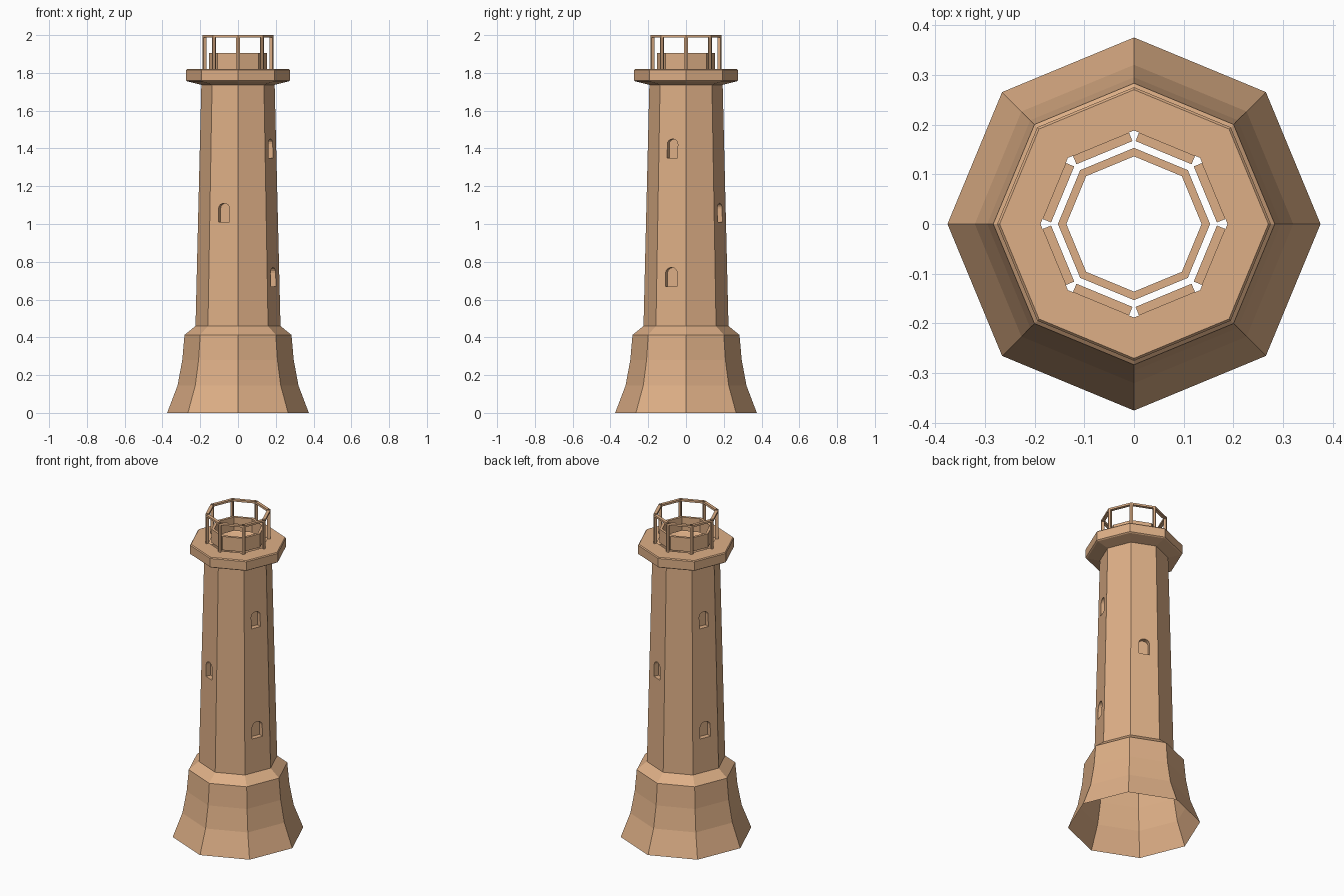
import bpy, bmesh, math
from mathutils import Vector

if "Cube" in bpy.data.objects:
    bpy.data.objects.remove(bpy.data.objects["Cube"])

N = 8
STEP = 2 * math.pi / N
C, S = math.cos(STEP / 2), math.sin(STEP / 2)

mat = bpy.data.materials.new("sandstone")
mat.diffuse_color = (0.73, 0.43, 0.24, 1)
mat.use_nodes = True
mat.node_tree.nodes["Principled BSDF"].inputs["Base Color"].default_value = mat.diffuse_color


def finish(bm, name):
    bmesh.ops.remove_doubles(bm, verts=bm.verts, dist=1e-5)
    bmesh.ops.recalc_face_normals(bm, faces=bm.faces)
    me = bpy.data.meshes.new(name)
    bm.to_mesh(me)
    bm.free()
    me.materials.append(mat)
    ob = bpy.data.objects.new(name, me)
    bpy.context.collection.objects.link(ob)
    return ob


def face(bm, pts):
    return bm.faces.new([bm.verts.new(p) for p in pts])


def lathe(name, profile, closed=False):
    """Eight-sided shell from (radius, z) points, corners on the axes."""
    bm = bmesh.new()
    rings = [[bm.verts.new((r * math.cos(i * STEP), r * math.sin(i * STEP), z))
              for i in range(N)] for r, z in profile]
    pairs = list(zip(rings, rings[1:])) + ([(rings[-1], rings[0])] if closed else [])
    for a, b in pairs:
        for i in range(N):
            j = (i + 1) % N
            bm.faces.new((a[i], a[j], b[j], b[i]))
    return finish(bm, name)


def side_point(k, d, u, z):
    """Point on side k: distance d from the axis, u along the side."""
    m = (k + 0.5) * STEP
    return Vector((d * math.cos(m) - u * math.sin(m), d * math.sin(m) + u * math.cos(m), z))


# Flared base and gallery deck
lathe("flared_base", [(0.375, 0), (0.32, 0.145), (0.295, 0.28), (0.283, 0.413), (0.225, 0.46)])
lathe("gallery_deck", [(0.194, 1.737), (0.268, 1.755), (0.275, 1.76), (0.275, 1.814),
                       (0.27, 1.82), (0.188, 1.82)])

# Tapered shaft with arched window recesses
Z0, Z1, R0, R1, DEPTH = 0.46, 1.74, 0.225, 0.194, 0.03


def radius(z):
    return R0 + (R1 - R0) * (z - Z0) / (Z1 - Z0)


def half_arch(zb, w, h):
    """Half outline from bottom middle to top middle."""
    rise = 0.9 * w
    spring = zb + h - rise
    arc = [(w * math.cos(a), spring + rise * math.sin(a))
           for a in (i * math.pi / 8 for i in range(5))]
    return [(0, zb), (w, zb)] + arc


low, mid, high = (0.67, 0.034, 0.1), (1.01, 0.031, 0.1), (1.35, 0.03, 0.1)
windows = {7: [low, high], 3: [low, high], 5: [mid], 1: [mid]}

bm = bmesh.new()
for k in range(N):
    holes = [half_arch(*w) for w in windows.get(k, [])]
    for s in (1, -1):
        outline = [(0, Z0)] + [p for h in holes for p in h]
        outline += [(0, Z1), (R1 * S, Z1), (R0 * S, Z0)]
        face(bm, [side_point(k, radius(z) * C, s * u, z) for u, z in outline])
    for h in holes:
        loop = h[1:] + [(-u, z) for u, z in reversed(h[1:-1])]
        back_d = radius(h[0][1]) * C - DEPTH
        front = [side_point(k, radius(z) * C, u, z) for u, z in loop]
        back = [side_point(k, back_d, u, z) for u, z in loop]
        face(bm, back)
        for i in range(len(loop)):
            j = (i + 1) % len(loop)
            face(bm, [front[i], front[j], back[j], back[i]])
finish(bm, "shaft")

# Low parapet ring inside the lantern
lathe("lantern_parapet", [(0.153, 1.82), (0.153, 1.905), (0.136, 1.905), (0.136, 1.82)], True)

# Lantern frame: hollow corner posts, top rails and sills between them
RO, RI, HALF = 0.188, 0.168, 0.061
posts, rails, sills = bmesh.new(), bmesh.new(), bmesh.new()
for k in range(N):
    p = (k - 1) % N

    def section(z):
        return [side_point(p, RO * C, RO * S, z), side_point(k, RO * C, -HALF, z),
                side_point(k, RI * C, -HALF, z), side_point(k, RI * C, -RI * S, z),
                side_point(p, RI * C, HALF, z), side_point(p, RO * C, HALF, z)]

    a, b = section(1.82), section(2.0)
    for i in range(6):
        j = (i + 1) % 6
        face(posts, [a[i], a[j], b[j], b[i]])

    def rect(z):
        return [side_point(k, RO * C, -HALF, z), side_point(k, RO * C, HALF, z),
                side_point(k, RI * C, HALF, z), side_point(k, RI * C, -HALF, z)]

    a, b = rect(1.988), rect(2.0)
    face(rails, a[::-1])
    face(rails, b)
    for i in range(4):
        j = (i + 1) % 4
        face(rails, [a[i], a[j], b[j], b[i]])
    face(sills, rect(1.82))
finish(posts, "lantern_posts")
finish(rails, "lantern_rails")
finish(sills, "lantern_sills")
